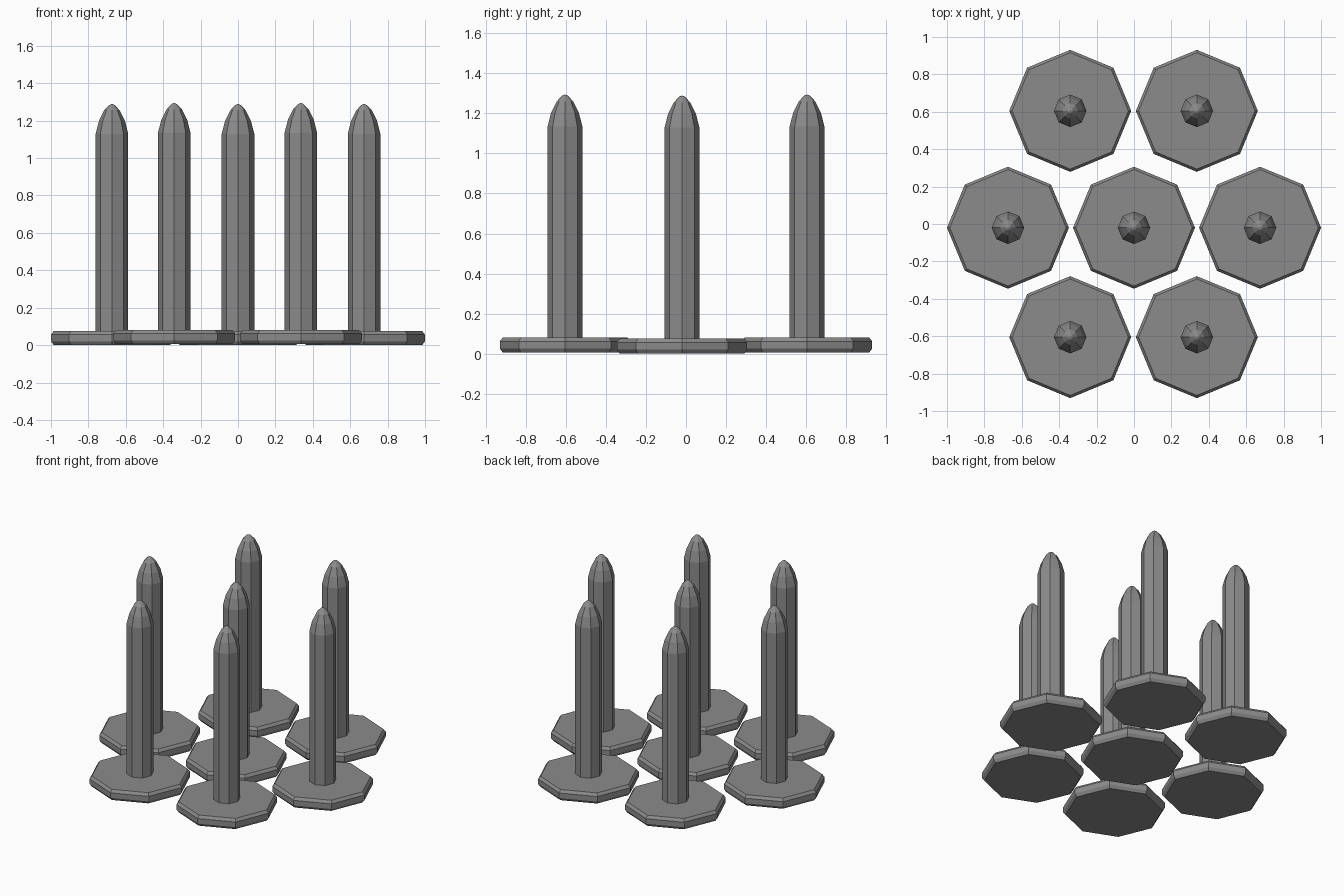
import bpy, bmesh, math

if "Cube" in bpy.data.objects:
    bpy.data.objects.remove(bpy.data.objects["Cube"])

SIDES = 8

steel = bpy.data.materials.new("dark_grey_steel")
steel.diffuse_color = (0.26, 0.26, 0.26, 1)
steel.use_nodes = True
steel.node_tree.nodes["Principled BSDF"].inputs["Base Color"].default_value = steel.diffuse_color

# Nail silhouette from the flat head up to the pointed tip: (radius, z)
PROFILE = [
    (0.311, 0.0), (0.326, 0.020), (0.326, 0.056), (0.311, 0.075),   # head
    (0.087, 0.075), (0.087, 1.13),                                # shank
    (0.069, 1.20), (0.041, 1.256), (0.014, 1.284),                # point
]
TIP_Z = 1.29


def make_nail(name, x, y, z):
    """Eight-sided nail standing upside down on its head."""
    bm = bmesh.new()
    rings = []
    for r, h in PROFILE:
        rings.append([bm.verts.new((r * math.cos(2 * math.pi * i / SIDES),
                                    r * math.sin(2 * math.pi * i / SIDES), h))
                      for i in range(SIDES)])
    bm.faces.new(rings[0][::-1])
    for a, b in zip(rings, rings[1:]):
        for i in range(SIDES):
            j = (i + 1) % SIDES
            bm.faces.new((a[i], a[j], b[j], b[i]))
    tip = bm.verts.new((0, 0, TIP_Z))
    for i in range(SIDES):
        bm.faces.new((rings[-1][i], rings[-1][(i + 1) % SIDES], tip))
    bmesh.ops.recalc_face_normals(bm, faces=bm.faces)
    mesh = bpy.data.meshes.new(name)
    bm.to_mesh(mesh)
    bm.free()
    mesh.materials.append(steel)
    obj = bpy.data.objects.new(name, mesh)
    obj.location = (x, y, z)
    bpy.context.collection.objects.link(obj)


# Three staggered rows: name, y, base height, x positions
ROWS = [
    ("front_nail", -0.605, 0.005, (-0.341, 0.336)),
    ("middle_nail", -0.02, 0.0, (-0.674, 0.0, 0.674)),
    ("back_nail", 0.605, 0.005, (-0.341, 0.336)),
]
for name, y, z, xs in ROWS:
    for n, x in enumerate(xs, 1):
        make_nail(f"{name}_{n}", x, y, z)
